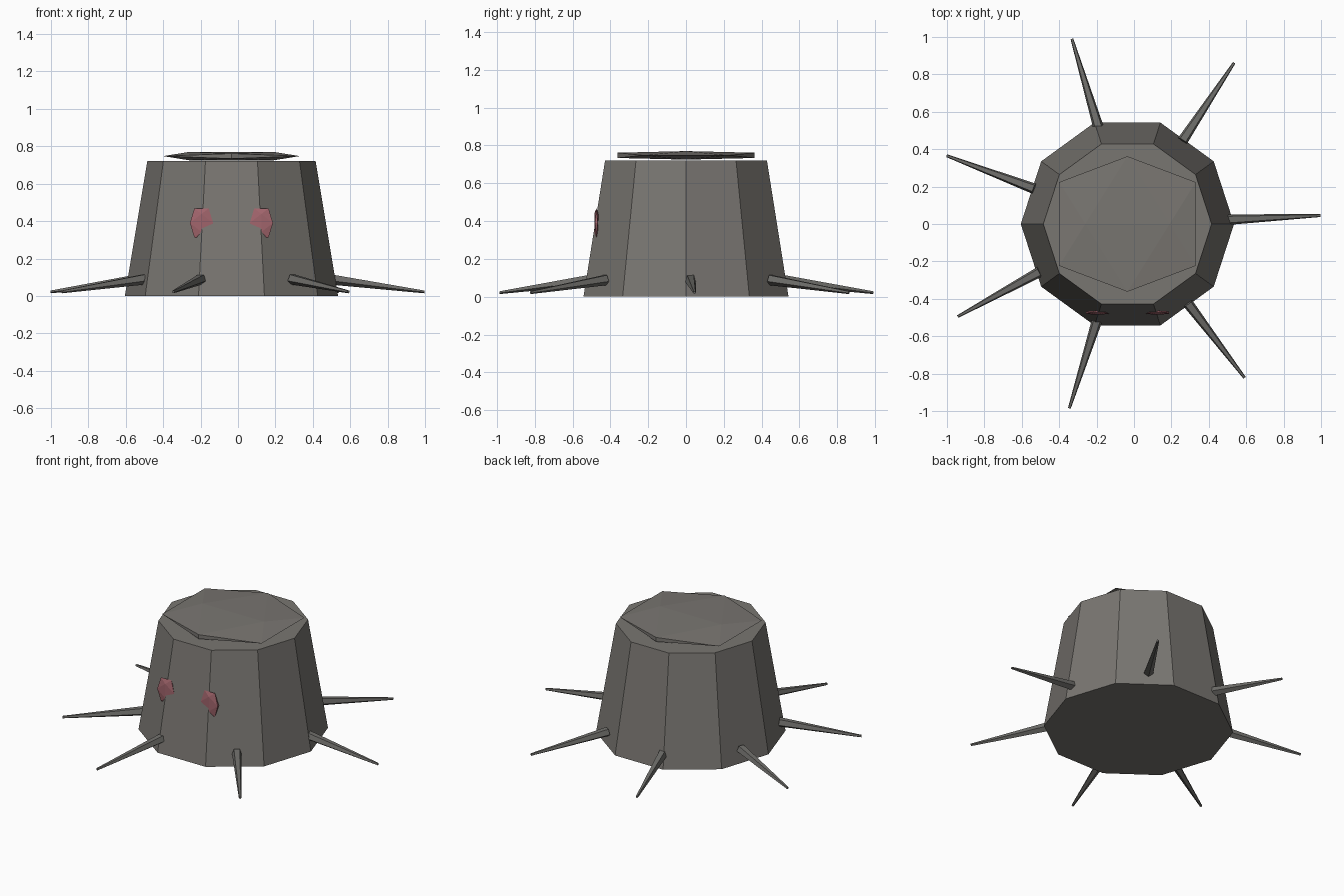
import bpy, bmesh, math
from mathutils import Vector

if "Cube" in bpy.data.objects:
    bpy.data.objects.remove(bpy.data.objects["Cube"])

CX = -0.035  # centre line of the trunk


def material(name, color):
    m = bpy.data.materials.new(name)
    m.diffuse_color = (*color, 1)
    m.use_nodes = True
    m.node_tree.nodes["Principled BSDF"].inputs["Base Color"].default_value = m.diffuse_color
    return m


BARK = material("grey bark", (0.19, 0.18, 0.165))
ROOT = material("dark grey root", (0.155, 0.152, 0.142))
EYE = material("dusty pink", (0.36, 0.13, 0.15))


def finish(name, bm, mat):
    bmesh.ops.recalc_face_normals(bm, faces=bm.faces)
    me = bpy.data.meshes.new(name)
    bm.to_mesh(me)
    bm.free()
    me.materials.append(mat)
    ob = bpy.data.objects.new(name, me)
    bpy.context.collection.objects.link(ob)
    return ob


def taper(name, start, end, r1, r2, sides, mat, turn=0.0):
    """Closed flat-sided cone frustum from start to end."""
    start, end = Vector(start), Vector(end)
    axis = (end - start).normalized()
    side = Vector((1, 0, 0)) if abs(axis.z) > 0.9 else axis.cross(Vector((0, 0, 1))).normalized()
    up = axis.cross(side)
    bm = bmesh.new()
    rings = []
    for c, r in ((start, r1), (end, r2)):
        rings.append([bm.verts.new(c + r * (math.cos(a) * side + math.sin(a) * up))
                      for a in (turn + math.tau * i / sides for i in range(sides))])
    for i in range(sides):
        j = (i + 1) % sides
        bm.faces.new((rings[0][i], rings[0][j], rings[1][j], rings[1][i]))
    bm.faces.new(rings[0][::-1])
    bm.faces.new(rings[1])
    return finish(name, bm, mat)


def squashed_icosahedron(name, centre, half, mat):
    """Twenty-sided solid scaled to the given half extents."""
    g = 2 / (1 + math.sqrt(5))
    bm = bmesh.new()
    for a in (-1, 1):
        for b in (-g, g):
            for p in ((b, 0, a), (0, a, b), (a, b, 0)):
                bm.verts.new([c + h * v for c, h, v in zip(centre, half, p)])
    bmesh.ops.convex_hull(bm, input=bm.verts)
    return finish(name, bm, mat)


# Ten-sided tapering trunk
taper("trunk", (CX, 0, 0), (CX, 0, 0.72), 0.57, 0.45, 10, BARK)

# Flat faceted lid on the cut top
squashed_icosahedron("top_cap", (CX, 0, 0.7475), (0.365, 0.362, 0.0225), BARK)

# Eyes half sunk into the front
for side, s in (("left", -1), ("right", 1)):
    squashed_icosahedron("eye_" + side, (CX + s * 0.16, -0.474, 0.39), (0.062, 0.011, 0.078), EYE)

# Seven pointed roots fanned around the foot
for i, deg in enumerate((2.5, 56.5, 106.7, 159.3, 208.6, 252.5, 307.3)):
    a = math.radians(deg)
    d = Vector((math.cos(a), math.sin(a), 0))
    o = Vector((CX, 0, 0))
    taper(f"root_{i + 1}", o + d * 0.535 + Vector((0, 0, 0.09)),
          o + d * 1.033 + Vector((0, 0, 0.022)), 0.03, 0.008, 5, ROOT, math.pi / 2)
